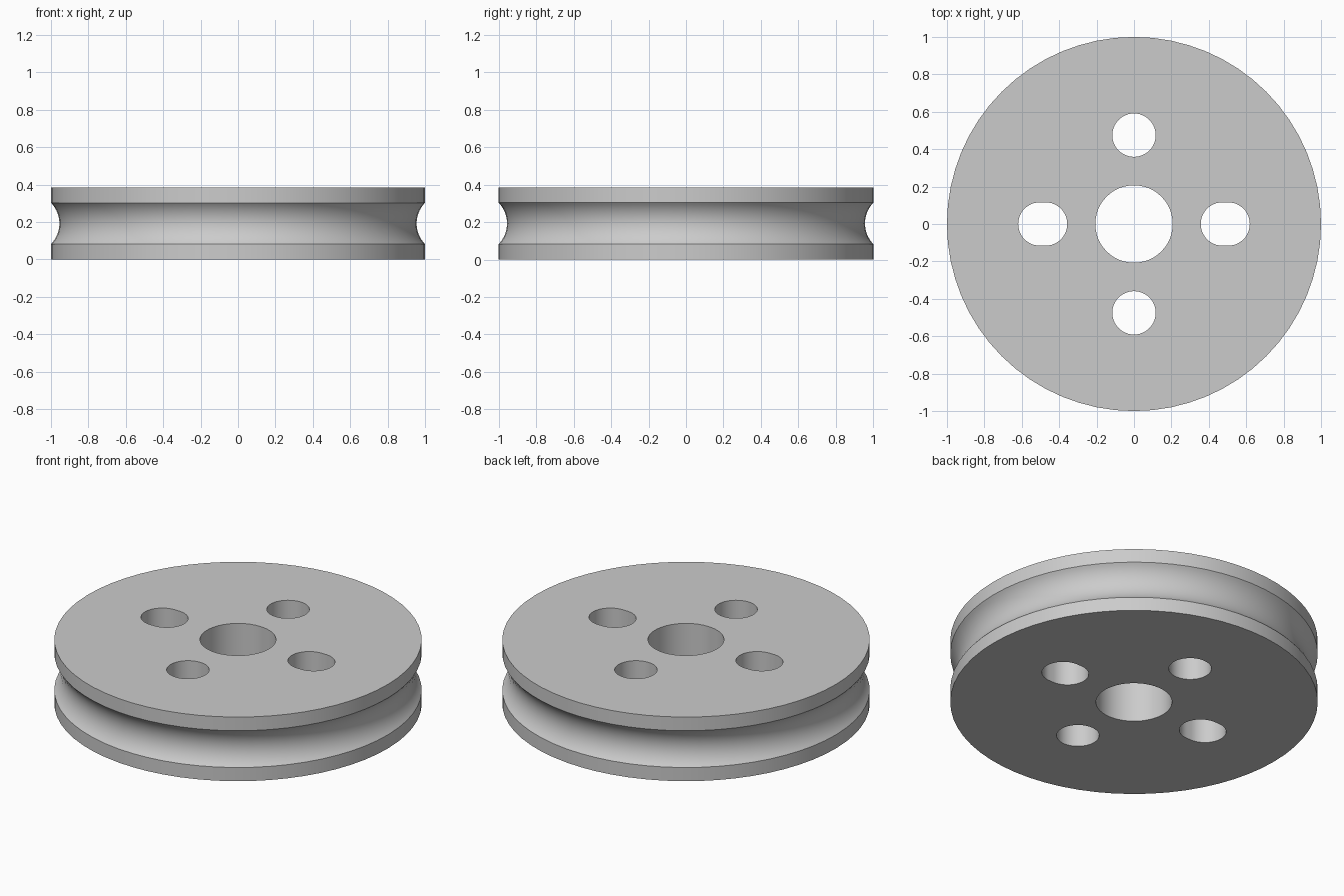
import bpy, bmesh, math

if "Cube" in bpy.data.objects:
    bpy.data.objects.remove(bpy.data.objects["Cube"])

HEIGHT = 0.385
SIDES = 64

grey = bpy.data.materials.new("light grey")
grey.diffuse_color = (0.6, 0.6, 0.6, 1)
grey.use_nodes = True
grey.node_tree.nodes["Principled BSDF"].inputs["Base Color"].default_value = grey.diffuse_color


def make_object(name, bm):
    bmesh.ops.recalc_face_normals(bm, faces=bm.faces)
    mesh = bpy.data.meshes.new(name)
    bm.to_mesh(mesh)
    bm.free()
    mesh.materials.append(grey)
    obj = bpy.data.objects.new(name, mesh)
    bpy.context.collection.objects.link(obj)
    return obj


def hole_cutter(name, x, y, radius, stretch=0.0, sides=48):
    """Upright prism, round or stretched along x into a slot."""
    bm = bmesh.new()
    verts = []
    for side in (1, -1):
        start = -math.pi / 2 if side == 1 else math.pi / 2
        count = sides // 2
        for i in range(count + (1 if stretch else 0)):
            a = start + math.pi * i / count
            verts.append(bm.verts.new((x + side * stretch + radius * math.cos(a),
                                       y + radius * math.sin(a), -0.1)))
    face = bm.faces.new(verts)
    top = bmesh.ops.extrude_face_region(bm, geom=[face])["geom"]
    bmesh.ops.translate(bm, vec=(0, 0, HEIGHT + 0.2),
                        verts=[v for v in top if isinstance(v, bmesh.types.BMVert)])
    cutter = make_object(name, bm)
    cutter.hide_render = True
    return cutter


# Pulley disc: flat rims with a round groove between them
low, high, depth = 0.082, 0.303, 0.045
half, mid = (high - low) / 2, (high + low) / 2
arc_r = (half ** 2 + depth ** 2) / (2 * depth)
arc_x = 1 - depth + arc_r
span = math.asin(half / arc_r)
profile = [(1, 0)]
for i in range(17):
    a = span * (i / 8 - 1)
    profile.append((arc_x - arc_r * math.cos(a), mid + arc_r * math.sin(a)))
profile.append((1, HEIGHT))

bm = bmesh.new()
rings = []
for r, z in profile:
    rings.append([bm.verts.new((r * math.cos(2 * math.pi * k / SIDES),
                                r * math.sin(2 * math.pi * k / SIDES), z))
                  for k in range(SIDES)])
for lower, upper in zip(rings, rings[1:]):
    for k in range(SIDES):
        n = (k + 1) % SIDES
        bm.faces.new((lower[k], lower[n], upper[n], upper[k]))
bm.faces.new(rings[0])
bm.faces.new(rings[-1])
pulley = make_object("pulley_wheel", bm)

# Axle bore, two round holes and two slots
cutters = [hole_cutter("axle_bore_cutter", 0, 0, 0.207)]
for s in (1, -1):
    cutters.append(hole_cutter("round_hole_cutter", 0, s * 0.475, 0.116))
    cutters.append(hole_cutter("slot_cutter", s * 0.488, 0, 0.116, 0.015))

bpy.context.view_layer.objects.active = pulley
pulley.select_set(True)
for cutter in cutters:
    mod = pulley.modifiers.new("hole", "BOOLEAN")
    mod.operation = "DIFFERENCE"
    mod.solver = "EXACT"
    mod.object = cutter
    bpy.ops.object.modifier_apply(modifier=mod.name)
    bpy.data.objects.remove(cutter)

bpy.ops.object.shade_smooth_by_angle(angle=math.radians(25))
